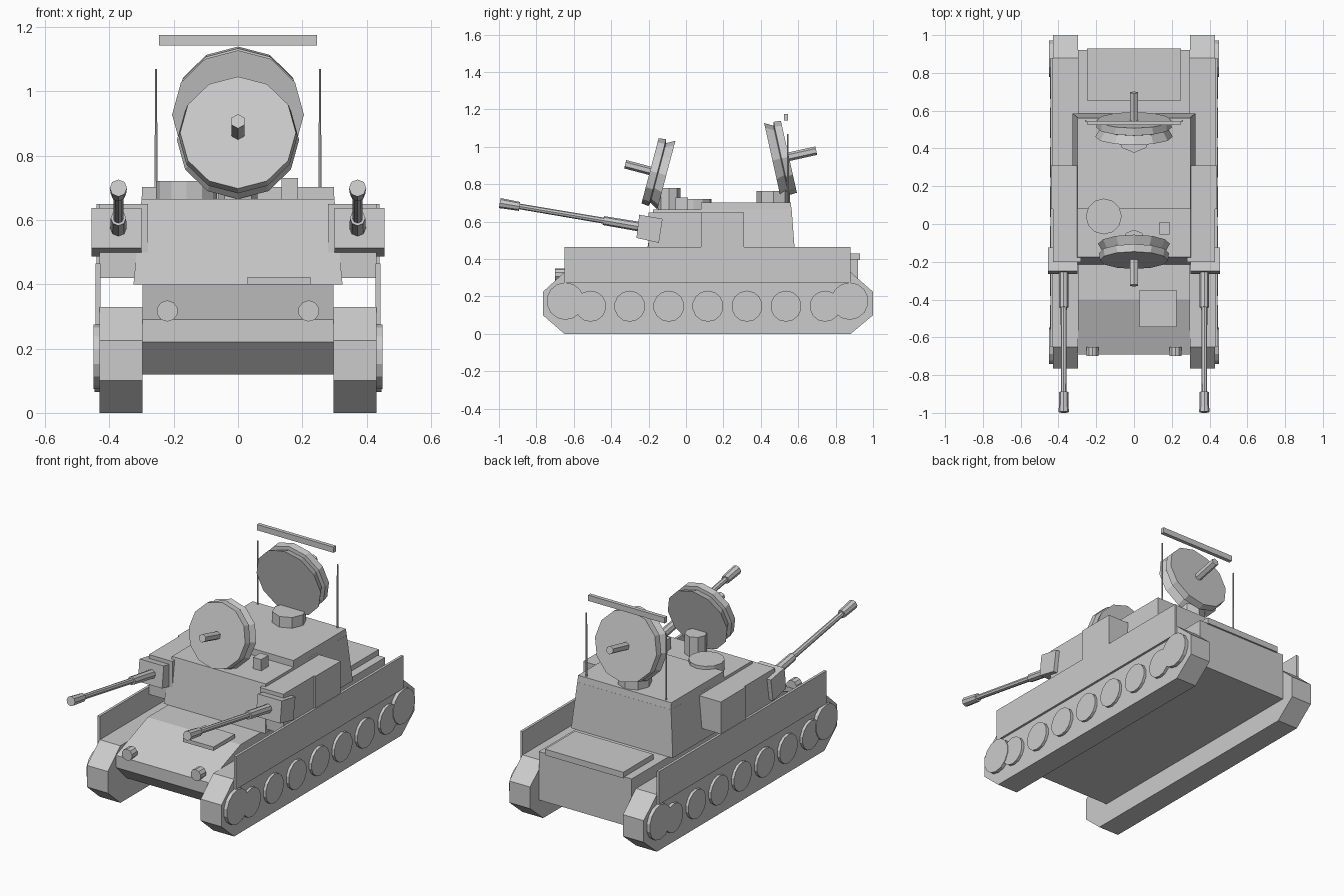
import bpy, bmesh, math
from mathutils import Vector

if "Cube" in bpy.data.objects:
    bpy.data.objects.remove(bpy.data.objects["Cube"])


def finish(name, bm):
    bmesh.ops.recalc_face_normals(bm, faces=bm.faces[:])
    me = bpy.data.meshes.new(name)
    bm.to_mesh(me)
    bm.free()
    ob = bpy.data.objects.new(name, me)
    bpy.context.collection.objects.link(ob)
    return ob


def loft(name, rings):
    """Skin a list of equal-sized point rings and cap both ends."""
    bm = bmesh.new()
    rows = [[bm.verts.new(p) for p in ring] for ring in rings]
    n = len(rows[0])
    for a, b in zip(rows, rows[1:]):
        for i in range(n):
            j = (i + 1) % n
            bm.faces.new((a[i], a[j], b[j], b[i]))
    bm.faces.new(rows[0])
    bm.faces.new(rows[-1])
    return finish(name, bm)


def prism(name, x0, x1, profile):
    """Extrude a side (y, z) profile from x0 to x1."""
    return loft(name, [[(x, y, z) for y, z in profile] for x in (x0, x1)])


def box(name, x0, x1, y0, y1, z0, z1):
    return prism(name, x0, x1, [(y0, z0), (y1, z0), (y1, z1), (y0, z1)])


def rect(x, y0, y1, z):
    return [(-x, y0, z), (x, y0, z), (x, y1, z), (-x, y1, z)]


def turned(name, start, axis, steps, n):
    """Turn (distance, radius) steps about an axis."""
    start, axis = Vector(start), Vector(axis).normalized()
    q = axis.to_track_quat('Z', 'Y')
    rings = []
    for d, r in steps:
        rings.append([start + q @ Vector((r * math.sin(2 * math.pi * i / n),
                                          r * math.cos(2 * math.pi * i / n), d))
                      for i in range(n)])
    return loft(name, rings)


# Hull
prism("hull", -0.297, 0.297, [(-0.59, 0.12), (0.92, 0.12), (0.92, 0.40),
                              (-0.40, 0.40), (-0.69, 0.29), (-0.69, 0.22)])
box("engine_deck", -0.25, 0.25, 0.655, 0.93, 0.395, 0.43)
box("driver_hatch", 0.03, 0.225, -0.545, -0.35, 0.40, 0.422)

# Turret body and roof
loft("turret", [rect(0.325, -0.215, 0.585, 0.40), rect(0.30, -0.175, 0.565, 0.665)])
loft("turret_roof", [rect(0.30, 0.08, 0.565, 0.66), rect(0.298, 0.08, 0.56, 0.703)])
turned("commander_hatch", (-0.16, 0.04, 0.66), (0, 0, 1), [(0, 0.095), (0.062, 0.095)], 12)
box("periscope", 0.135, 0.187, -0.055, 0.01, 0.66, 0.73)

for s, side in ((-1, "left"), (1, "right")):
    # Running gear
    prism(side + "_track", s * 0.297, s * 0.43,
          [(-0.65, 0), (0.88, 0), (1.0, 0.10), (1.0, 0.225),
           (0.88, 0.33), (-0.65, 0.33), (-0.765, 0.225), (-0.765, 0.10)])
    box(side + "_skirt", s * 0.428, s * 0.443, -0.65, 0.88, 0.275, 0.465)
    for i in range(7):
        turned(f"{side}_road_wheel_{i}", (s * 0.40, -0.51 + i * 0.209, 0.148),
               (s, 0, 0), [(0, 0.083), (0.046, 0.083)], 14)
    for label, y in (("front", -0.645), ("rear", 0.875)):
        turned(f"{side}_{label}_wheel", (s * 0.40, y, 0.175),
               (s, 0, 0), [(0, 0.10), (0.05, 0.10)], 14)
    turned(side + "_headlight", (s * 0.22, -0.70, 0.317), (0, 1, 0),
           [(0, 0.033), (0.05, 0.033)], 10)

    # Gun housings
    box(side + "_gun_cheek", s * 0.28, s * 0.43, -0.20, 0.08, 0.42, 0.65)
    box(side + "_ammo_box", s * 0.28, s * 0.44, 0.08, 0.31, 0.465, 0.65)
    prism(side + "_mantlet", s * 0.30, s * 0.455,
          [(-0.265, 0.513), (-0.145, 0.487), (-0.125, 0.615), (-0.25, 0.637)])
    # Barrel with sleeve and muzzle brake
    turned(side + "_gun", (s * 0.372, -0.20, 0.565), (0, -0.80, 0.135),
           [(0, 0.026), (0.245, 0.024), (0.245, 0.016), (0.70, 0.015),
            (0.70, 0.024), (0.807, 0.027)], 8)
    # Whip antenna
    turned(side + "_antenna", (s * 0.255, 0.545, 0.69), (0, 0, 1),
           [(0, 0.005), (0.38, 0.004)], 6)

# Tracking radar (front)
turned("front_radar_mount", (0, -0.09, 0.66), (0, 0, 1), [(0, 0.06), (0.12, 0.06)], 8)
turned("front_radar_dish", (0, -0.192, 0.872), (0, 0.967, -0.255),
       [(0, 0.18), (0.04, 0.185), (0.045, 0.165), (0.09, 0.19)], 12)
turned("front_radar_horn", (0, -0.185, 0.87), (0, -0.967, 0.255),
       [(0, 0.023), (0.145, 0.023)], 6)

# Search radar (rear)
turned("rear_radar_mount", (0, 0.467, 0.69), (0, 0, 1), [(0, 0.09), (0.075, 0.09)], 8)
turned("rear_radar_dish", (0, 0.55, 0.947), (0, -0.976, -0.217),
       [(0, 0.197), (0.04, 0.20), (0.045, 0.18), (0.09, 0.205)], 12)
turned("rear_radar_horn", (0, 0.545, 0.946), (0, 0.976, 0.217),
       [(0, 0.023), (0.155, 0.023)], 6)
box("antenna_bar", -0.245, 0.245, 0.523, 0.545, 1.142, 1.175)
